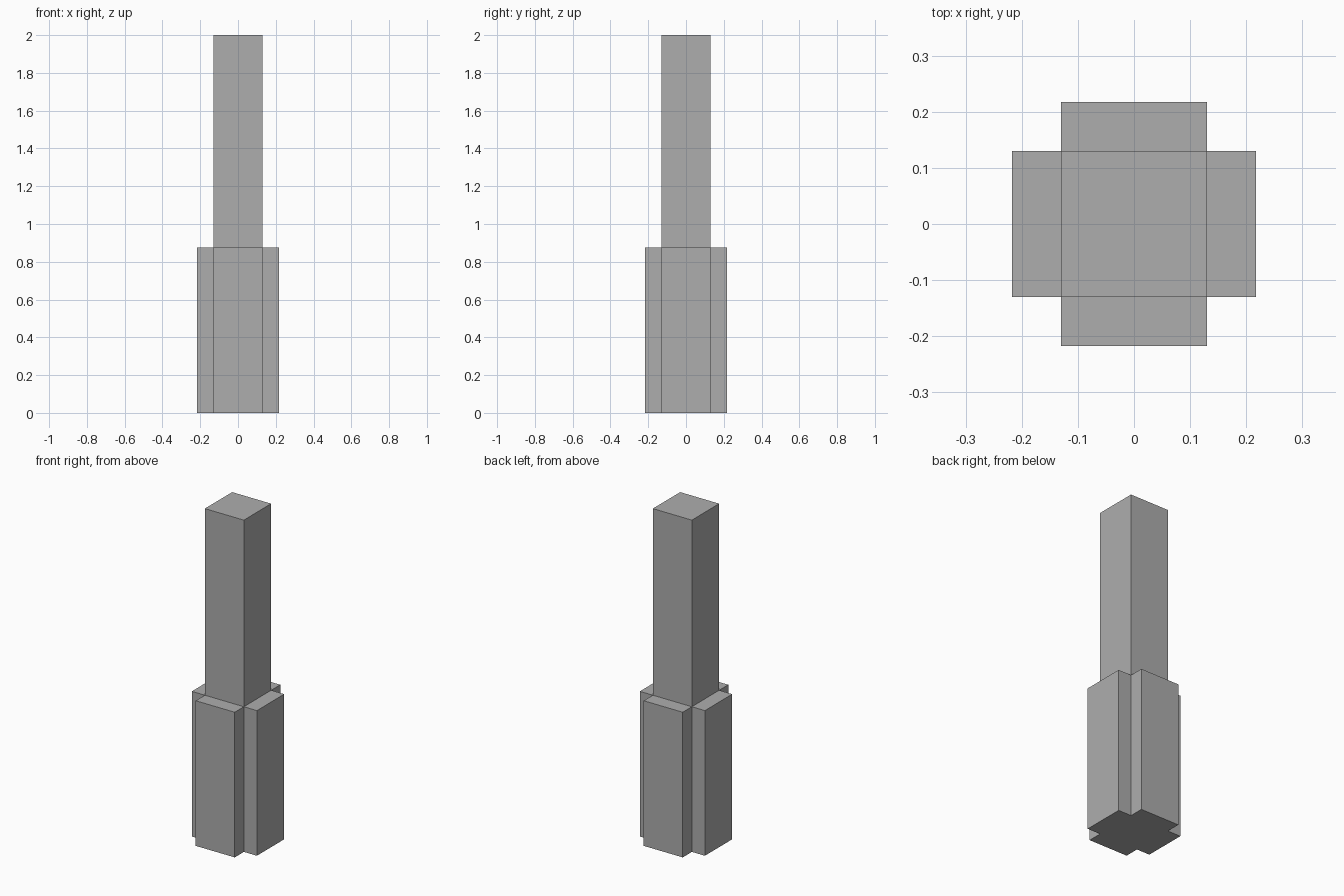
import bpy
import bmesh
from math import radians
from mathutils import Matrix, Vector

cube = bpy.data.objects.get("Cube")
if cube:
    bpy.data.objects.remove(cube, do_unlink=True)

HALF = 0.13      # half width of the column
REACH = 0.217    # outer face of the ribs
HEIGHT = 2.0
RIB_TOP = 0.875

grey = bpy.data.materials.new("mid grey")
grey.use_nodes = True
colour = (0.42, 0.42, 0.42, 1)
grey.diffuse_color = colour
grey.node_tree.nodes["Principled BSDF"].inputs["Base Color"].default_value = colour


def box(name, low, high, turn=0):
    """Box between two corners, turned about the vertical axis."""
    low, high = Vector(low), Vector(high)
    place = (Matrix.Rotation(radians(turn), 4, "Z")
             @ Matrix.Translation((low + high) / 2)
             @ Matrix.Diagonal((*(high - low), 1)))
    bm = bmesh.new()
    bmesh.ops.create_cube(bm, size=1, matrix=place)
    mesh = bpy.data.meshes.new(name)
    bm.to_mesh(mesh)
    bm.free()
    mesh.materials.append(grey)
    obj = bpy.data.objects.new(name, mesh)
    bpy.context.collection.objects.link(obj)
    return obj


# Tall square column
box("column", (-HALF, -HALF, 0), (HALF, HALF, HEIGHT))

# Four ribs against the lower sides of the column
for i, side in enumerate(("front", "left", "back", "right")):
    box(side + "_rib", (-HALF, -REACH, 0), (HALF, -HALF, RIB_TOP), 90 * i)
